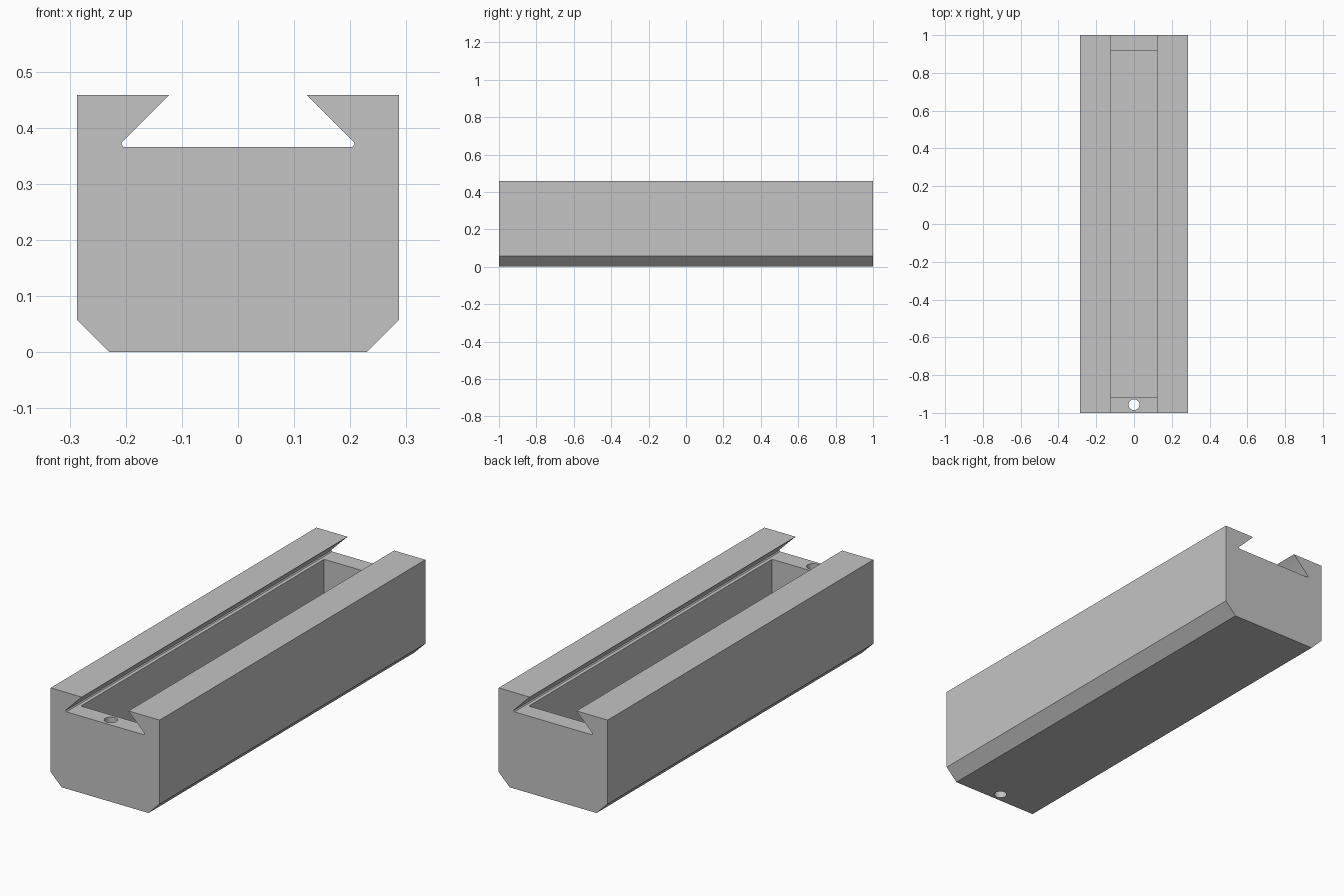
import bpy
import bmesh

if "Cube" in bpy.data.objects:
    bpy.data.objects.remove(bpy.data.objects["Cube"], do_unlink=True)

LENGTH = 2.0
HEIGHT = 0.458
LEDGE = 0.366          # floor of the dovetail channel
FLOOR = 0.08           # floor of the inner cavity

grey = bpy.data.materials.new("plain grey")
grey.use_nodes = True
colour = (0.55, 0.55, 0.55, 1)
grey.diffuse_color = colour
grey.node_tree.nodes["Principled BSDF"].inputs["Base Color"].default_value = colour

# Body: half cross-section with bottom chamfer and dovetail lip, mirrored
half = [(0.229, 0), (0.287, 0.058), (0.287, HEIGHT), (0.123, HEIGHT),
        (0.206, 0.375), (0.208, 0.371), (0.204, LEDGE)]
section = half + [(-x, z) for x, z in reversed(half)]

bm = bmesh.new()
face = bm.faces.new([bm.verts.new((x, -LENGTH / 2, z)) for x, z in section])
extruded = bmesh.ops.extrude_face_region(bm, geom=[face])["geom"]
verts = [v for v in extruded if isinstance(v, bmesh.types.BMVert)]
bmesh.ops.translate(bm, verts=verts, vec=(0, LENGTH, 0))
bmesh.ops.recalc_face_normals(bm, faces=bm.faces)
mesh = bpy.data.meshes.new("dovetail_body")
bm.to_mesh(mesh)
bm.free()
body = bpy.data.objects.new("dovetail_body", mesh)
bpy.context.collection.objects.link(body)
mesh.materials.append(grey)


def cut(name):
    """Subtract the active object from the body, then discard it."""
    cutter = bpy.context.object
    cutter.name = name
    cutter.hide_render = True
    cutter.data.materials.append(grey)
    mod = body.modifiers.new(name, 'BOOLEAN')
    mod.operation = 'DIFFERENCE'
    mod.solver = 'EXACT'
    mod.object = cutter
    bpy.context.view_layer.objects.active = body
    bpy.ops.object.modifier_apply(modifier=name)
    bpy.data.objects.remove(cutter, do_unlink=True)


# Inner cavity, ending flush with the channel floor and under the lips
top = LEDGE + 0.004
bpy.ops.mesh.primitive_cube_add(size=1, location=(0, 0, (FLOOR + top) / 2))
bpy.context.object.scale = (0.374, 1.83, top - FLOOR)
cut("cavity_cutter")

# Vertical through hole in the front end wall
bpy.ops.mesh.primitive_cylinder_add(vertices=32, radius=0.029, depth=1,
                                    location=(0, -0.957, 0.2))
cut("hole_cutter")

bpy.ops.object.select_all(action='DESELECT')
body.select_set(True)
bpy.context.view_layer.objects.active = body
bpy.ops.object.shade_smooth_by_angle()
